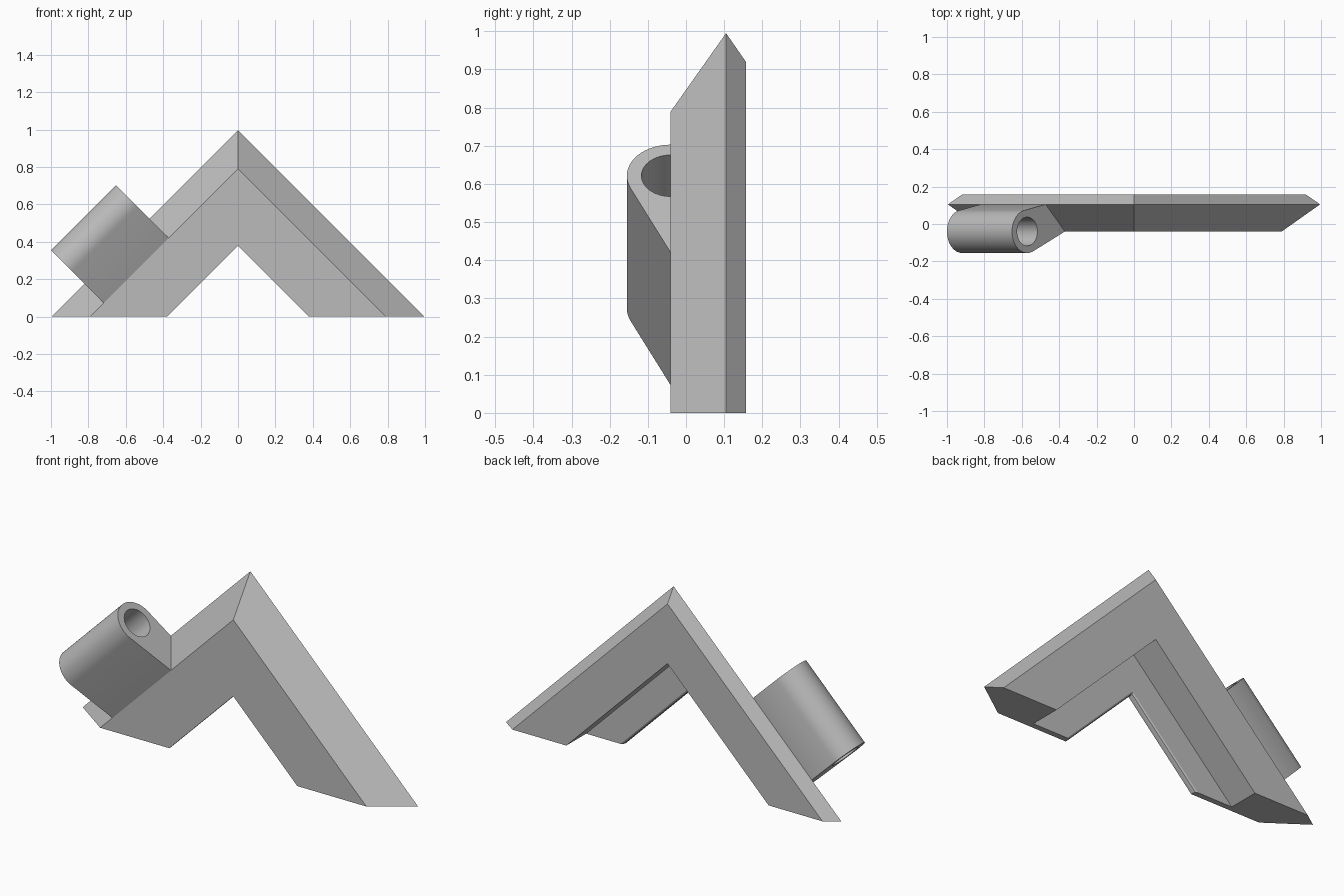
import bpy, bmesh, math
from mathutils import Vector

if "Cube" in bpy.data.objects:
    bpy.data.objects.remove(bpy.data.objects["Cube"])

grey = bpy.data.materials.new("plain_grey")
grey.diffuse_color = (0.5, 0.5, 0.5, 1)
grey.use_nodes = True
grey.node_tree.nodes["Principled BSDF"].inputs["Base Color"].default_value = grey.diffuse_color


def finish(bm, name):
    """Turn a bmesh into a smooth-by-angle object."""
    bmesh.ops.recalc_face_normals(bm, faces=bm.faces)
    mesh = bpy.data.meshes.new(name)
    bm.to_mesh(mesh)
    bm.free()
    obj = bpy.data.objects.new(name, mesh)
    bpy.context.collection.objects.link(obj)
    mesh.materials.append(grey)
    bpy.ops.object.select_all(action='DESELECT')
    obj.select_set(True)
    bpy.context.view_layer.objects.active = obj
    bpy.ops.object.shade_smooth_by_angle(angle=math.radians(25))
    return obj


def bridge(bm, a, b, closed=True):
    n = len(a)
    for i in range(n if closed else n - 1):
        j = (i + 1) % n
        bm.faces.new((a[i], a[j], b[j], b[i]))


# Mitred corner bracket: profile of (apex height, depth), swept down both 45 degree legs
profile = [(0.79, -0.04), (0.995, 0.105), (0.92, 0.157), (0.60, 0.157),
           (0.60, -0.01), (0.395, -0.01), (0.384, -0.015), (0.38, -0.025), (0.38, -0.04)]
bm = bmesh.new()
left = [bm.verts.new((-a, y, 0)) for a, y in profile]
apex = [bm.verts.new((0, y, a)) for a, y in profile]
right = [bm.verts.new((a, y, 0)) for a, y in profile]
bridge(bm, left, apex)
bridge(bm, apex, right)
bm.faces.new(left)
bm.faces.new(right)
finish(bm, "corner_bracket")

# Tube socket on the left leg: teardrop section with a round bore, along the leg
U = Vector((1, 0, 1)).normalized()
V = Vector((1, 0, -1)).normalized()
origin = Vector((-1.0, 0, 0.355))
length, cv, cy, r_out, r_in = 0.492, 0.115, -0.04, 0.115, 0.077


def ring_point(radius, degrees):
    t = math.radians(degrees)
    return cv + radius * math.cos(t), cy + radius * math.sin(t)


steps = 32
outer = [ring_point(r_out, -66 - 194 * i / steps) for i in range(steps + 1)]
outer += [(0.255, 0.105), (0.30, 0.10), (0.42, -0.03), (0.40, -0.04)]
bore = [ring_point(r_in, 360 * i / steps) for i in range(steps)]

bm = bmesh.new()
loops = []
for s in (0, length):
    pair = [[bm.verts.new(origin + U * s + V * v + Vector((0, y, 0))) for v, y in pts]
            for pts in (outer, bore)]
    edges = [bm.edges.new((lp[i - 1], lp[i])) for lp in pair for i in range(len(lp))]
    bmesh.ops.triangle_fill(bm, use_beauty=True, edges=edges)
    loops.append(pair)
bridge(bm, loops[0][0], loops[1][0])
bridge(bm, loops[0][1], loops[1][1])
finish(bm, "tube_socket")
